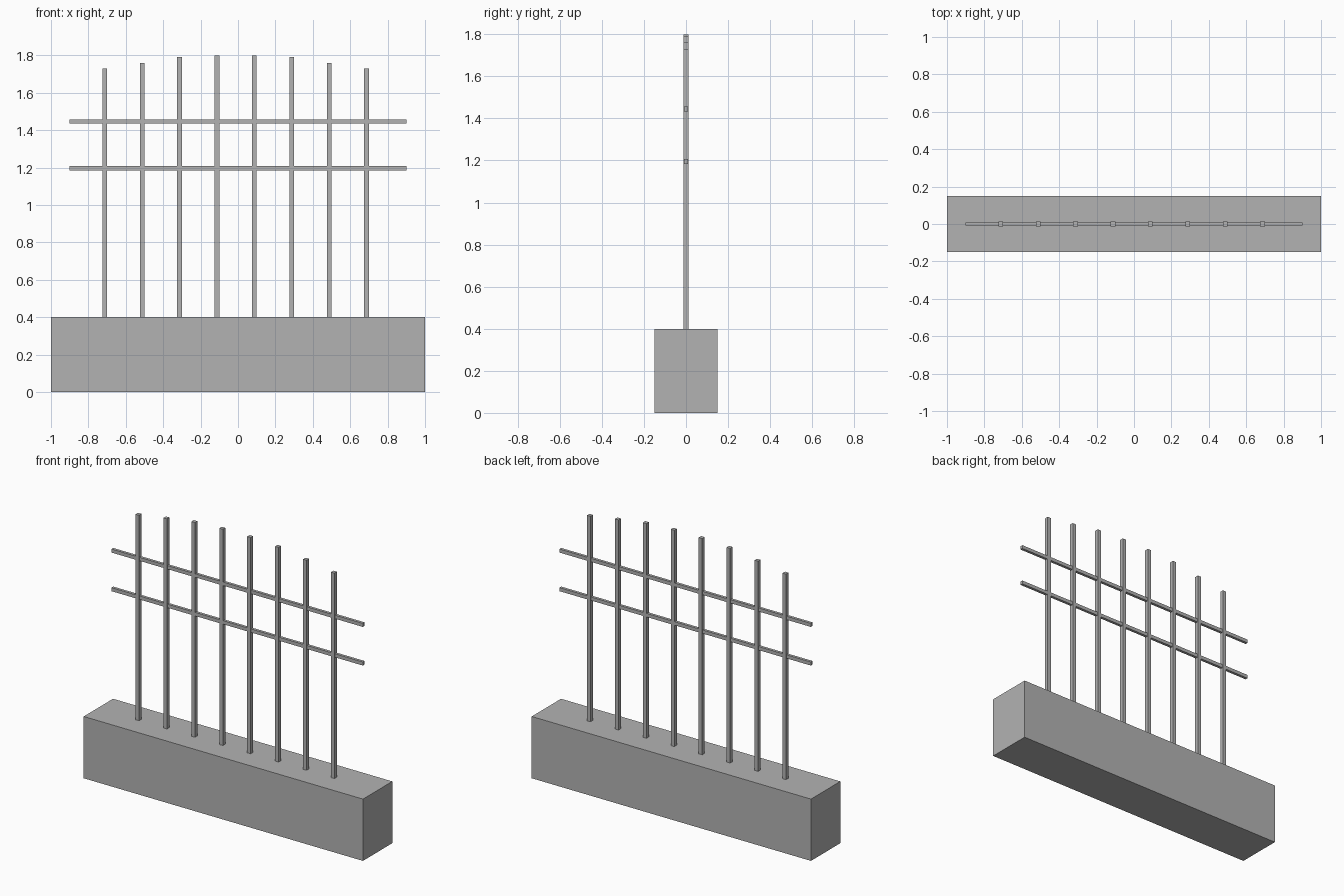
import bpy

old = bpy.data.objects.get("Cube")
if old:
    bpy.data.objects.remove(old, do_unlink=True)

grey = bpy.data.materials.new("grey")
grey.use_nodes = True
grey.diffuse_color = (0.45, 0.45, 0.45, 1)
grey.node_tree.nodes["Principled BSDF"].inputs["Base Color"].default_value = (0.45, 0.45, 0.45, 1)


def box(name, size, x, bottom):
    """Axis-aligned box centred on y = 0, resting at the given height."""
    bpy.ops.mesh.primitive_cube_add(size=1, location=(x, 0, bottom + size[2] / 2))
    obj = bpy.context.object
    obj.name = name
    obj.scale = size
    bpy.ops.object.transform_apply(location=False, rotation=False, scale=True)
    obj.data.materials.append(grey)
    return obj


# Solid wall at the foot
BASE_TOP = 0.4
box("base_wall", (2, 0.3, BASE_TOP), 0, 0)

# Upright bars, with tops rising to an arch in the middle
half_arch = [1.73, 1.76, 1.79, 1.8]
for i, top in enumerate(half_arch + half_arch[::-1]):
    box(f"upright_bar_{i + 1}", (0.025, 0.025, top - BASE_TOP), -0.7125 + 0.2 * i, BASE_TOP)

# Horizontal rails through the bars
for name, bottom in (("lower_rail", 1.184), ("upper_rail", 1.434)):
    box(name, (1.8, 0.018, 0.023), 0, bottom)
